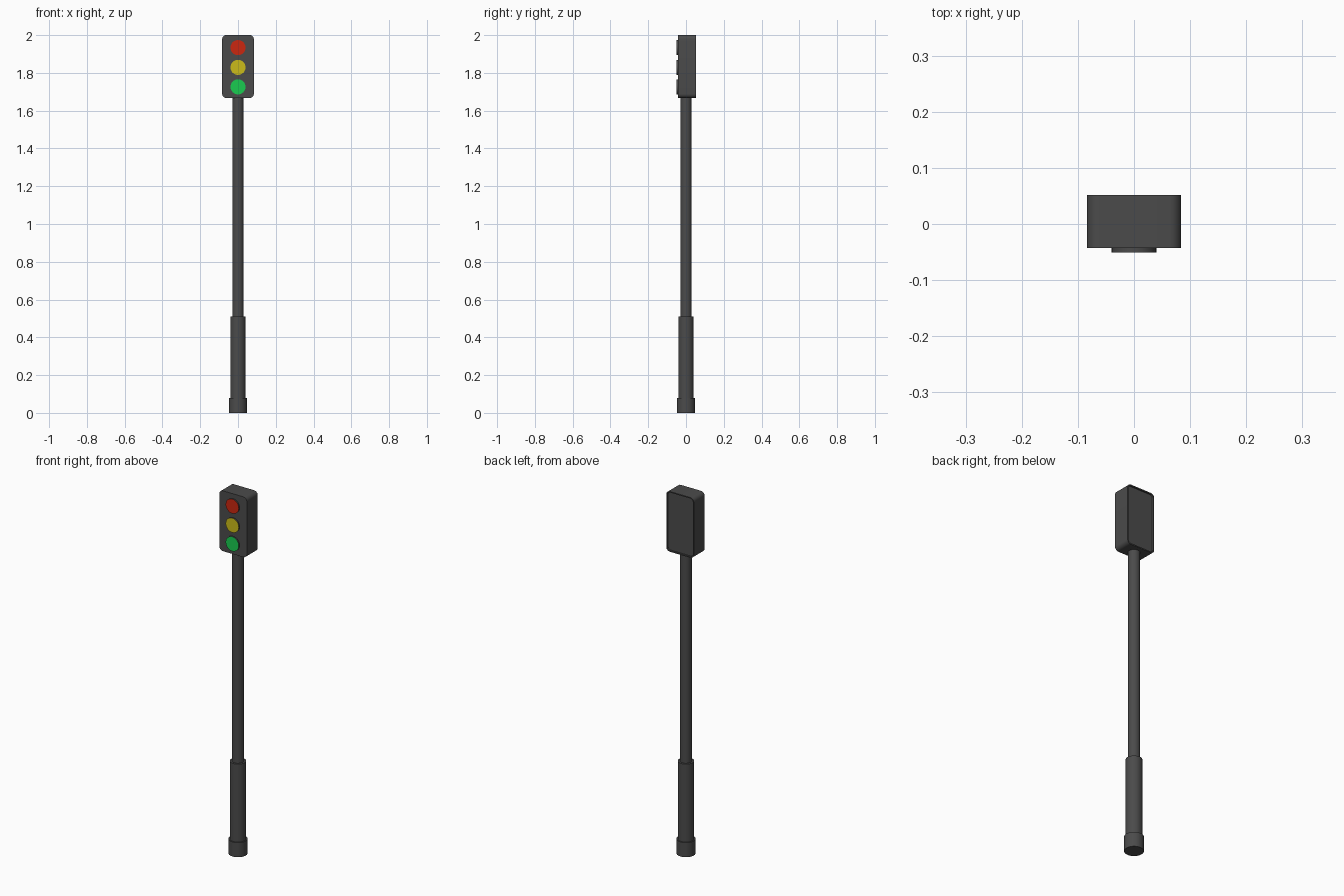
import bpy, bmesh, math
from mathutils import Matrix, Vector

if "Cube" in bpy.data.objects:
    bpy.data.objects.remove(bpy.data.objects["Cube"])


def finish(name, bm, mats=(), angle=35):
    bmesh.ops.recalc_face_normals(bm, faces=bm.faces)
    mesh = bpy.data.meshes.new(name)
    bm.to_mesh(mesh)
    bm.free()
    obj = bpy.data.objects.new(name, mesh)
    bpy.context.collection.objects.link(obj)
    for m in mats:
        mesh.materials.append(m)
    bpy.ops.object.select_all(action='DESELECT')
    obj.select_set(True)
    bpy.context.view_layer.objects.active = obj
    bpy.ops.object.shade_smooth_by_angle(angle=math.radians(angle))
    return obj


def material(name, color):
    m = bpy.data.materials.new(name)
    m.diffuse_color = (*color, 1)
    m.use_nodes = True
    m.node_tree.nodes["Principled BSDF"].inputs["Base Color"].default_value = m.diffuse_color
    return m


def tube(name, r, z0, z1):
    bm = bmesh.new()
    bmesh.ops.create_cone(bm, cap_ends=True, segments=32, radius1=r, radius2=r,
                          depth=z1 - z0,
                          matrix=Matrix.Translation((0, 0, (z0 + z1) / 2)))
    return finish(name, bm, [dark])


def lens(name, z, color):
    # dark-sided disc with a coloured front face
    bm = bmesh.new()
    y0, y1 = -0.0505, -0.035
    bmesh.ops.create_cone(bm, cap_ends=True, segments=32, radius1=0.04, radius2=0.04,
                          depth=y1 - y0,
                          matrix=Matrix.Translation((0, (y0 + y1) / 2, z))
                          @ Matrix.Rotation(math.pi / 2, 4, 'X'))
    for f in bm.faces:
        f.material_index = int(f.calc_center_median().y < y0 + 0.001)
    return finish(name, bm, [dark, material(name + "_colour", color)])


dark = material("dark_grey", (0.07, 0.07, 0.07))

# Post: foot collar, lower sleeve, slim pole
tube("foot_collar", 0.048, 0, 0.08)
tube("lower_sleeve", 0.041, 0.08, 0.51)
tube("pole", 0.03, 0.51, 1.68)

# Signal housing: rounded rectangle extruded along y
bm = bmesh.new()
hw, z0, z1, rad, y_front, y_back = 0.084, 1.667, 2.0, 0.022, -0.043, 0.052
corners = [(hw - rad, z1 - rad), (rad - hw, z1 - rad),
           (rad - hw, z0 + rad), (hw - rad, z0 + rad)]
outline = []
for i, (cx, cz) in enumerate(corners):
    for k in range(7):
        a = math.pi / 2 * (i + k / 6)
        outline.append(bm.verts.new((cx + rad * math.cos(a), y_front,
                                     cz + rad * math.sin(a))))
front = bm.faces.new(outline)
ext = bmesh.ops.extrude_face_region(bm, geom=[front], use_keep_orig=True)
bmesh.ops.translate(bm, vec=(0, y_back - y_front, 0),
                    verts=[v for v in ext["geom"] if isinstance(v, bmesh.types.BMVert)])
bmesh.ops.recalc_face_normals(bm, faces=bm.faces)

# Shallow recessed back panel with a thin rim
back = max(bm.faces, key=lambda f: f.calc_center_median().y)
bmesh.ops.inset_region(bm, faces=[back], thickness=0.006)
panel = bmesh.ops.extrude_face_region(bm, geom=[back])
bmesh.ops.translate(bm, vec=Vector((0, -0.008, 0)),
                    verts=[v for v in panel["geom"] if isinstance(v, bmesh.types.BMVert)])
if back.is_valid:
    bmesh.ops.delete(bm, geom=[back], context='FACES_ONLY')
finish("signal_housing", bm, [dark])

# Lamps
for name, z, color in (("red_lamp", 1.934, (0.6, 0.02, 0.005)),
                       ("yellow_lamp", 1.829, (0.6, 0.5, 0.01)),
                       ("green_lamp", 1.726, (0.01, 0.6, 0.08))):
    lens(name, z, color)
